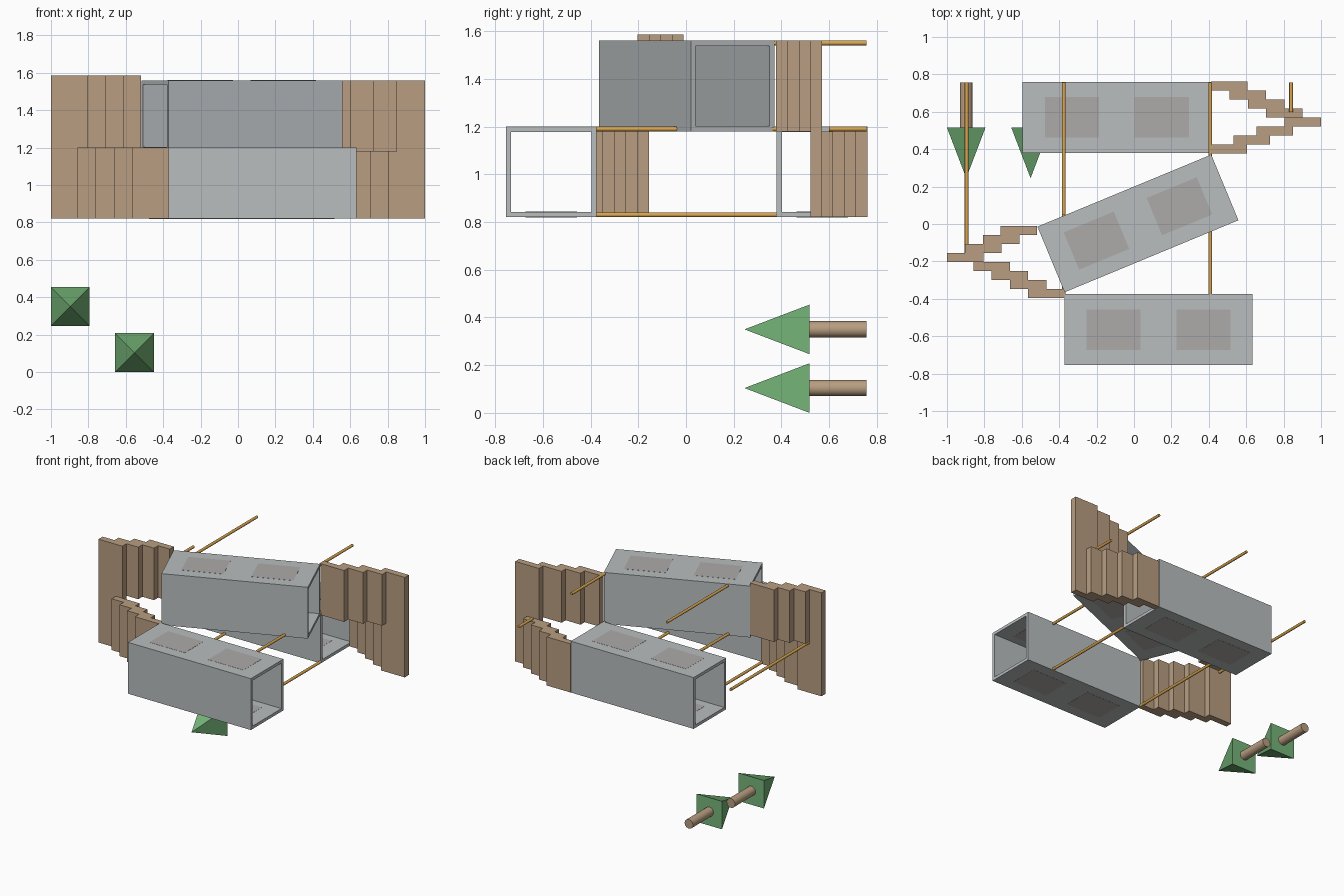
import bpy, bmesh
from math import radians, pi
from mathutils import Matrix, Vector

if "Cube" in bpy.data.objects:
    bpy.data.objects.remove(bpy.data.objects["Cube"])


def mat(name, rgb):
    m = bpy.data.materials.new(name)
    m.diffuse_color = (*rgb, 1)
    m.use_nodes = True
    m.node_tree.nodes["Principled BSDF"].inputs["Base Color"].default_value = m.diffuse_color
    return m


STEEL = mat("steel", (0.48, 0.51, 0.52))
GLASS = mat("window_grey", (0.42, 0.41, 0.40))
WOOD = mat("stair_wood", (0.48, 0.34, 0.22))
POLE = mat("pole_orange", (0.70, 0.38, 0.08))
LEAF = mat("leaf_green", (0.18, 0.46, 0.19))


def finish(bm, name, material, smooth=False):
    bmesh.ops.recalc_face_normals(bm, faces=bm.faces)
    me = bpy.data.meshes.new(name)
    bm.to_mesh(me)
    bm.free()
    ob = bpy.data.objects.new(name, me)
    bpy.context.collection.objects.link(ob)
    me.materials.append(material)
    if smooth:
        for p in me.polygons:
            p.use_smooth = len(p.vertices) == 4
    return ob


def add_box(bm, lo, hi):
    lo, hi = Vector(lo), Vector(hi)
    m = Matrix.Translation((lo + hi) / 2) @ Matrix.Diagonal((*(hi - lo), 1))
    bmesh.ops.create_cube(bm, size=1, matrix=m)


def rod(name, x, z, y0, y1, r0, r1, sides, material, spin=0, smooth=True):
    # cylinder or cone running along y
    bm = bmesh.new()
    m = (Matrix.Translation((x, (y0 + y1) / 2, z)) @ Matrix.Rotation(radians(-90), 4, 'X')
         @ Matrix.Rotation(spin, 4, 'Z'))
    bmesh.ops.create_cone(bm, cap_ends=True, segments=sides, radius1=r0, radius2=r1,
                          depth=y1 - y0, matrix=m)
    return finish(bm, name, material, smooth)


def container(name, x, y, z, angle=0):
    # open-ended square tube with window panels on the two z faces
    L, h, t = 0.503, 0.19, 0.022
    bm = bmesh.new()
    rings = []
    for px in (-L, L):
        for s in (h, h - t):
            rings.append([bm.verts.new((px, a * s, b * s))
                          for a, b in ((-1, -1), (1, -1), (1, 1), (-1, 1))])
    o0, i0, o1, i1 = rings
    for a, b in ((o0, o1), (i1, i0), (o0, i0), (i1, o1)):
        for k in range(4):
            j = (k + 1) % 4
            bm.faces.new((a[k], a[j], b[j], b[k]))
    tube = finish(bm, name, STEEL)
    bm = bmesh.new()
    for cx in (-0.24, 0.24):
        for s in (-1, 1):
            c = s * (h - t / 2)
            d = t / 2 + 0.001
            add_box(bm, (cx - 0.145, -0.108, c - d), (cx + 0.145, 0.108, c + d))
    panes = finish(bm, name + "_windows", GLASS)
    for ob in (tube, panes):
        ob.location = (x, y, z)
        ob.rotation_euler.z = radians(angle)


container("lower_container", 0.131, -0.565, 1.01)
container("middle_container", 0.021, 0.003, 1.37, 22.5)
container("upper_container", -0.092, 0.57, 1.01)


def flight(name, x, dx, y, count, z0, z1):
    # blocks of equal size stepping sideways along y
    bm = bmesh.new()
    for i in range(count):
        add_box(bm, (x + dx * i, y + T * i, z0), (x + dx * i + 0.195, y + T * (i + 1), z1))
    finish(bm, name, WOOD)


T = 0.048
# left staircase
flight("left_lower_flight", -0.567, -0.097, -0.395, 4, 0.82, 1.20)
flight("left_landing", -1.0, 0, -0.203, 1, 0.82, 1.585)
flight("left_upper_flight", -0.903, 0.095, -0.155, 3, 1.20, 1.585)
# right staircase
flight("right_lower_flight", 0.41, 0.122, 0.377, 3, 1.18, 1.56)
flight("right_landing", 0.805, 0, 0.521, 1, 0.82, 1.56)
flight("right_upper_flight", 0.707, -0.098, 0.569, 4, 0.82, 1.18)

# support poles
poles = [(-0.375, 0.83, -0.375, 0.38), (-0.375, 1.19, -0.375, 0.38),
         (0.408, 0.83, -0.375, 0.38), (0.408, 1.19, -0.375, 0.38),
         (-0.375, 1.55, 0.05, 0.757), (0.408, 1.55, 0.37, 0.757),
         (-0.895, 1.19, -0.155, 0.757), (0.84, 1.19, 0.6, 0.757)]
for n, (x, z, y0, y1) in enumerate(poles):
    rod(f"pole_{n + 1}", x, z, y0, y1, 0.01, 0.01, 16, POLE)

# two trees: trunk and four-sided crown
for n, (x, z) in enumerate(((-0.897, 0.35), (-0.553, 0.104))):
    rod(f"tree_trunk_{n + 1}", x, z, 0.515, 0.757, 0.034, 0.034, 24, WOOD)
    crown = rod(f"tree_crown_{n + 1}", x, z, 0.245, 0.517, 0, 0.1465, 4, LEAF, pi / 4, False)
